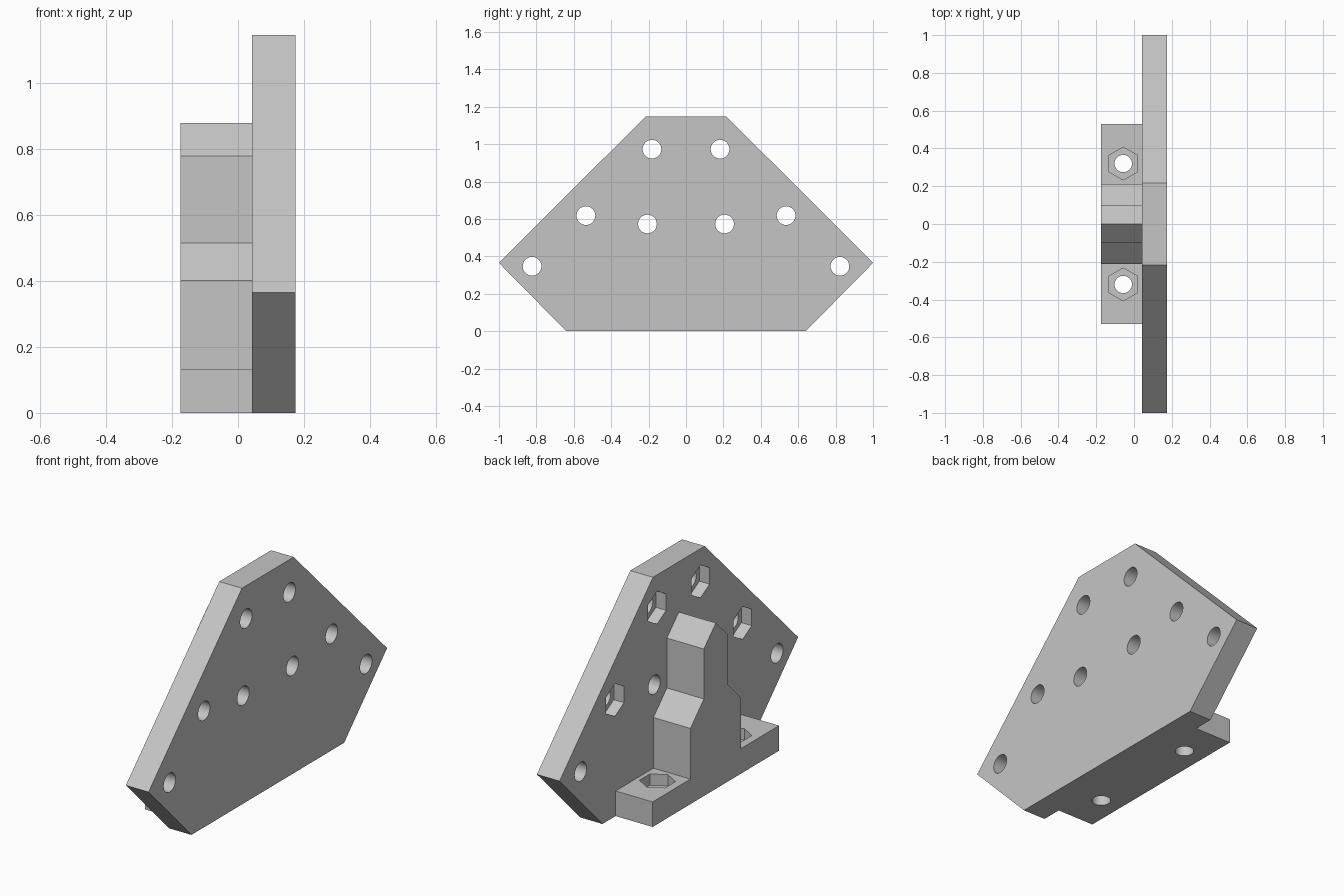
import bpy, bmesh, math

cube = bpy.data.objects.get("Cube")
if cube:
    bpy.data.objects.remove(cube, do_unlink=True)

grey = bpy.data.materials.new("plain grey")
grey.use_nodes = True
grey.diffuse_color = (0.56, 0.56, 0.56, 1)
grey.node_tree.nodes["Principled BSDF"].inputs["Base Color"].default_value = grey.diffuse_color


def prism(name, points, lo, hi, axis="X"):
    """Extrude a closed outline from lo to hi along X (points are y, z) or Z (points are x, y)."""
    bm = bmesh.new()
    rings = []
    for d in (lo, hi):
        rings.append([bm.verts.new((d, a, b) if axis == "X" else (a, b, d)) for a, b in points])
        bm.faces.new(rings[-1])
    n = len(points)
    for i in range(n):
        j = (i + 1) % n
        bm.faces.new((rings[0][i], rings[0][j], rings[1][j], rings[1][i]))
    bmesh.ops.recalc_face_normals(bm, faces=bm.faces)
    mesh = bpy.data.meshes.new(name)
    bm.to_mesh(mesh)
    bm.free()
    mesh.materials.append(grey)
    obj = bpy.data.objects.new(name, mesh)
    bpy.context.collection.objects.link(obj)
    return obj


def polygon(a, b, radius, sides):
    """Regular polygon with corners at the ends of the second axis."""
    return [(a + radius * math.sin(2 * math.pi * i / sides),
             b + radius * math.cos(2 * math.pi * i / sides)) for i in range(sides)]


def mirrored(half):
    """Complete a right-hand outline by mirroring it across the first axis."""
    return half + [(-a, b) for a, b in reversed(half) if a > 0]


def combine(target, tool, operation):
    """Apply a boolean and remove the tool object."""
    tool.hide_render = True
    mod = target.modifiers.new(operation, "BOOLEAN")
    mod.operation, mod.solver, mod.object = operation, "EXACT", tool
    bpy.context.view_layer.objects.active = target
    bpy.ops.object.modifier_apply(modifier=mod.name)
    bpy.data.objects.remove(tool, do_unlink=True)


BACK, JOINT, FACE = -0.175, 0.042, 0.175
HOLE, HEX, DEPTH = 0.05, 0.087, 0.06

# Flat mounting plate
plate = prism("mounting_plate",
              mirrored([(0.64, 0), (1, 0.365), (0.217, 1.147)]), JOINT, FACE)

# Stepped rib with two feet, embedded in the plate
rib = prism("stepped_rib",
            mirrored([(0.53, 0), (0.53, 0.133), (0.213, 0.133), (0.213, 0.402),
                      (0.1, 0.515), (0.1, 0.78), (0, 0.88)]), BACK, JOINT + 0.05)
combine(plate, rib, "UNION")

# Plate holes, some with hexagonal nut pockets on the rib side
holes = [(0.182, 0.973, True), (0.535, 0.618, True),
         (0.206, 0.573, False), (0.823, 0.347, False)]
for y, z, pocket in holes:
    for side in (-1, 1):
        combine(plate, prism("hole", polygon(side * y, z, HOLE, 32), 0, 0.3), "DIFFERENCE")
        if pocket:
            combine(plate, prism("pocket", polygon(side * y, z, HEX, 6), 0, JOINT + DEPTH),
                    "DIFFERENCE")

# Vertical foot holes with nut pockets on top
for side in (-1, 1):
    centre = (-0.057, side * 0.32)
    combine(plate, prism("hole", polygon(*centre, 0.046, 32), -0.1, 0.3, "Z"), "DIFFERENCE")
    combine(plate, prism("pocket", polygon(*centre, HEX, 6), 0.133 - DEPTH, 0.3, "Z"),
            "DIFFERENCE")

plate.name = "ribbed_mounting_bracket"
bpy.ops.object.select_all(action="DESELECT")
plate.select_set(True)
bpy.context.view_layer.objects.active = plate
bpy.ops.object.shade_smooth_by_angle()
